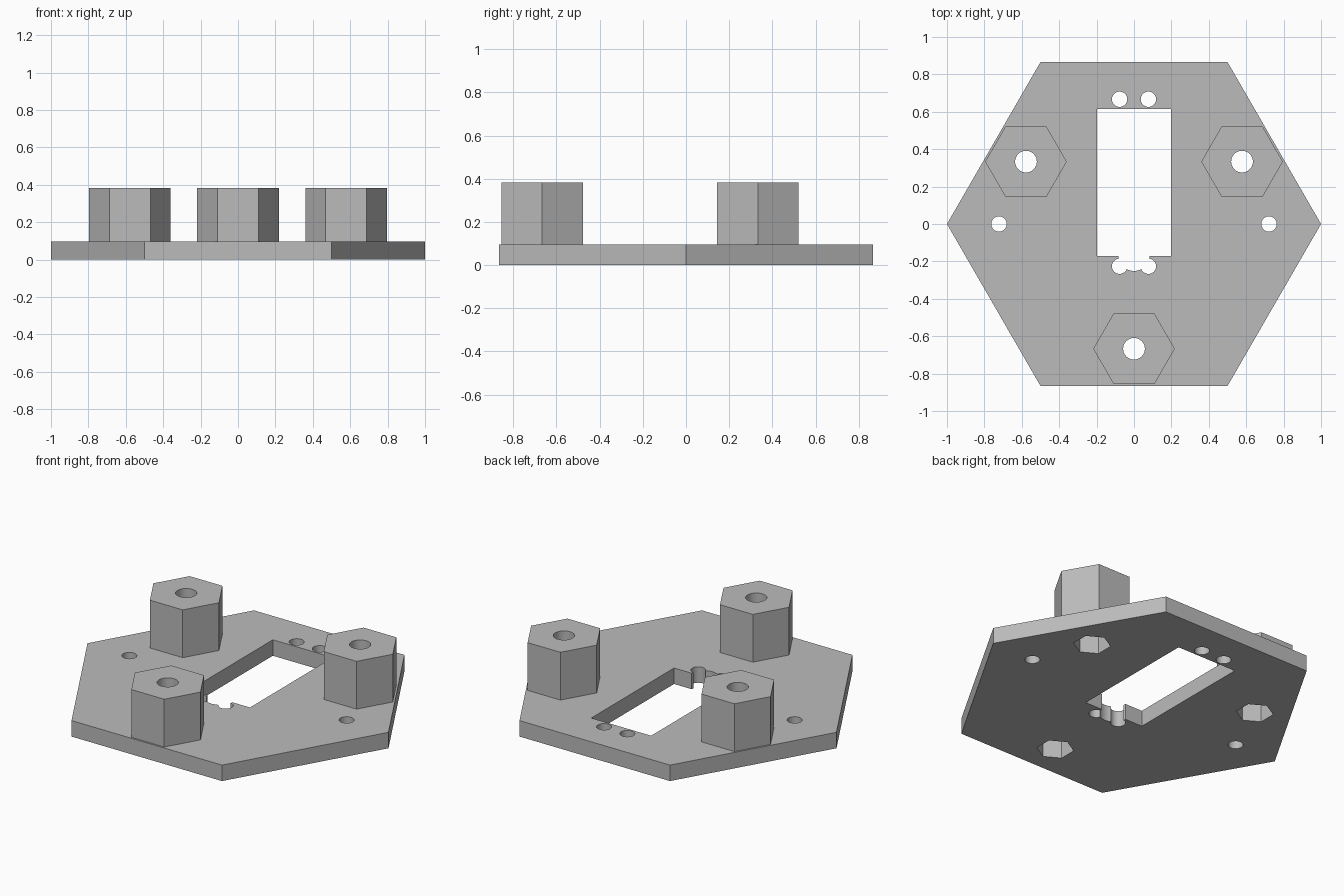
import bpy
from math import radians, cos, sin

default = bpy.data.objects.get("Cube")
if default:
    bpy.data.objects.remove(default, do_unlink=True)

PLATE_TOP, POST_TOP = 0.096, 0.383
POST_CENTRES = [(0.667 * cos(radians(a)), 0.667 * sin(radians(a))) for a in (30, 150, 270)]

grey = bpy.data.materials.new("plain grey")
grey.use_nodes = True
grey.diffuse_color = (0.5, 0.5, 0.5, 1)
grey.node_tree.nodes["Principled BSDF"].inputs["Base Color"].default_value = (0.5, 0.5, 0.5, 1)


def prism(name, x, y, radius, z0, z1, sides=40, turn=0):
    """Upright prism; with turn 0 one corner points along +x."""
    bpy.ops.mesh.primitive_cylinder_add(
        vertices=sides, radius=radius, depth=z1 - z0,
        location=(x, y, (z0 + z1) / 2), rotation=(0, 0, radians(90 + turn)))
    obj = bpy.context.object
    obj.name = name
    obj.data.materials.append(grey)
    return obj


def combine(target, tool, operation):
    """Apply a boolean to the target and drop the tool."""
    mod = target.modifiers.new(operation.lower(), 'BOOLEAN')
    mod.operation, mod.solver, mod.object = operation, 'EXACT', tool
    bpy.context.view_layer.objects.active = target
    bpy.ops.object.modifier_apply(modifier=mod.name)
    bpy.data.objects.remove(tool, do_unlink=True)


# Hexagonal plate with three hexagonal standoffs
plate = prism("mounting_plate", 0, 0, 1, 0, PLATE_TOP, 6)
for x, y in POST_CENTRES:
    combine(plate, prism("standoff", x, y, 0.218, 0.04, POST_TOP, 6), 'UNION')

# Screw holes through the standoffs, with nut pockets underneath
for x, y in POST_CENTRES:
    combine(plate, prism("screw_hole", x, y, 0.058, -0.1, 0.5), 'DIFFERENCE')
    combine(plate, prism("nut_pocket", x, y, 0.102, -0.1, 0.19, 6, 30), 'DIFFERENCE')

# Rectangular slot
bpy.ops.mesh.primitive_cube_add(size=1, location=(0, 0.222, 0))
slot = bpy.context.object
slot.scale = (0.398, 0.786, 0.5)
slot.data.materials.append(grey)
combine(plate, slot, 'DIFFERENCE')

# Rounded cable notch at the front of the slot
combine(plate, prism("cable_notch", 0, -0.168, 0.083, -0.1, 0.3), 'DIFFERENCE')

# Small mounting holes in mirrored pairs
for x, y in ((0.722, 0), (0.077, 0.667), (0.077, -0.226)):
    for side in (-1, 1):
        combine(plate, prism("small_hole", side * x, y, 0.041, -0.1, 0.3), 'DIFFERENCE')

# Smooth bores, crisp hexagon edges
bpy.ops.object.select_all(action='DESELECT')
plate.select_set(True)
bpy.context.view_layer.objects.active = plate
bpy.ops.object.shade_smooth_by_angle(angle=radians(30))
